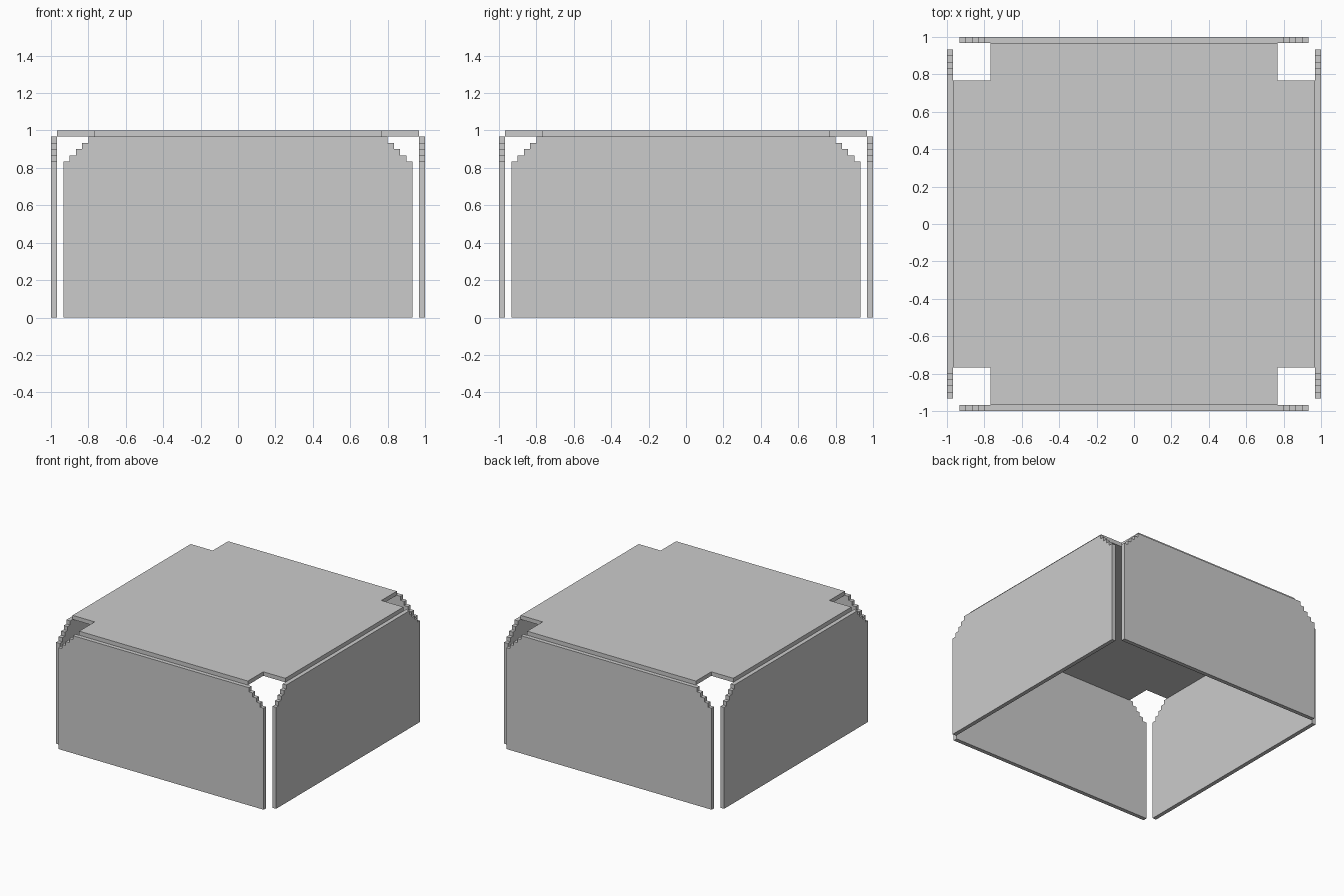
import bpy, bmesh, math
from mathutils import Matrix

if "Cube" in bpy.data.objects:
    bpy.data.objects.remove(bpy.data.objects["Cube"])

U = 1 / 30  # block unit, also the panel thickness


def extruded(name, outline, matrix):
    """Flat outline (in units) extruded one unit along its local z, then placed."""
    bm = bmesh.new()
    face = bm.faces.new([bm.verts.new((a * U, b * U, 0)) for a, b in outline])
    res = bmesh.ops.extrude_face_region(bm, geom=[face])
    top = [g for g in res["geom"] if isinstance(g, bmesh.types.BMVert)]
    bmesh.ops.translate(bm, verts=top, vec=(0, 0, U))
    bmesh.ops.recalc_face_normals(bm, faces=bm.faces)
    bm.transform(matrix)
    mesh = bpy.data.meshes.new(name)
    bm.to_mesh(mesh)
    bm.free()
    obj = bpy.data.objects.new(name, mesh)
    bpy.context.collection.objects.link(obj)
    return obj


def mirrored(half):
    """Complete a right-half outline with its left half."""
    return half + [(-x, y) for x, y in reversed(half)]


# Side panels: stepped upper corners, one per side
half = [(28, 0), (28, 25)]
for i in range(4):
    half += [(27 - i, 25 + i), (27 - i, 26 + i)]
half.append((24, 29))
half = [p for i, p in enumerate(half) if i == 0 or p != half[i - 1]]
panel = mirrored(half)
stand = Matrix.Translation((0, -29 * U, 0)) @ Matrix.Rotation(math.pi / 2, 4, 'X')
for k, side in enumerate(("front", "right", "back", "left")):
    extruded(side + "_panel", panel, Matrix.Rotation(k * math.pi / 2, 4, 'Z') @ stand)

# Top panel: square with a notch cut from each corner
top = mirrored([(23, -29), (23, -23), (29, -23), (29, 23), (23, 23), (23, 29)])
extruded("top_panel", top, Matrix.Translation((0, 0, 29 * U)))
